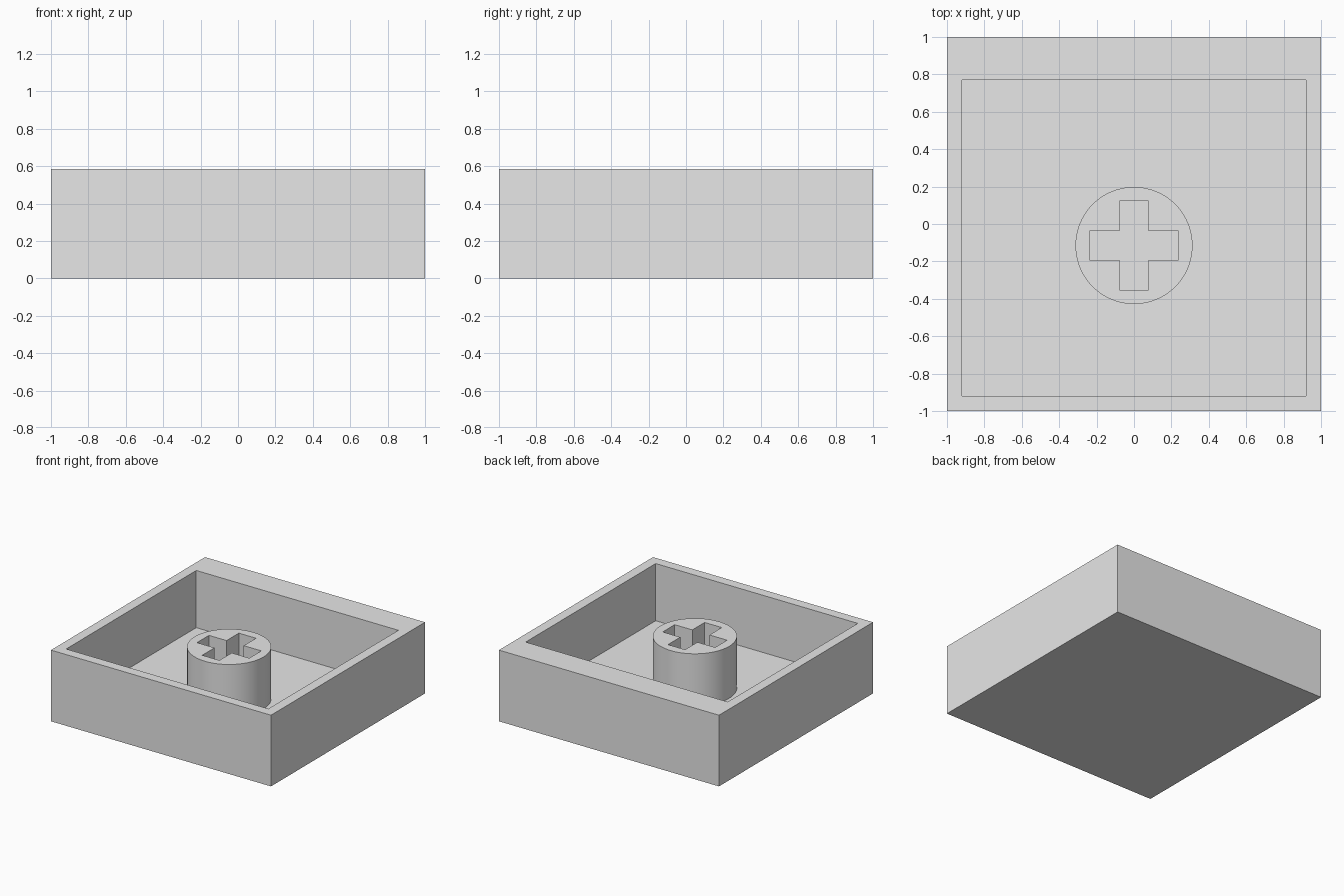
import bpy, bmesh
from mathutils import Vector

HEIGHT, FLOOR, STEM_TOP = 0.585, 0.115, 0.542
STEM_Y, STEM_R = -0.115, 0.313
ARM, HALF_SLOT = 0.238, 0.078

default = bpy.data.objects.get("Cube")
if default:
    bpy.data.objects.remove(default, do_unlink=True)

grey = bpy.data.materials.new("light grey plastic")
grey.use_nodes = True
grey.diffuse_color = (0.8, 0.8, 0.8, 1)
grey.node_tree.nodes["Principled BSDF"].inputs["Base Color"].default_value = (0.8, 0.8, 0.8, 1)


def make_object(name, bm):
    bmesh.ops.recalc_face_normals(bm, faces=bm.faces)
    mesh = bpy.data.meshes.new(name)
    bm.to_mesh(mesh)
    bm.free()
    mesh.materials.append(grey)
    obj = bpy.data.objects.new(name, mesh)
    bpy.context.collection.objects.link(obj)
    return obj


def extrude_up(bm, face, height):
    geom = bmesh.ops.extrude_face_region(bm, geom=[face])["geom"]
    verts = [g for g in geom if isinstance(g, bmesh.types.BMVert)]
    bmesh.ops.translate(bm, verts=verts, vec=(0, 0, height))


# Open tray: a block whose top face is inset, with a thicker back wall, then sunk
bm = bmesh.new()
bmesh.ops.create_cube(bm, size=2)
for v in bm.verts:
    v.co.z = HEIGHT if v.co.z > 0 else 0
top = max(bm.faces, key=lambda f: f.calc_center_median().z)
bmesh.ops.inset_individual(bm, faces=[top], thickness=0.115)
for v in top.verts:
    if v.co.y > 0:
        v.co.y = 0.77
inner = bmesh.ops.extrude_discrete_faces(bm, faces=[top])["faces"][0]
bmesh.ops.translate(bm, verts=inner.verts, vec=(0, 0, FLOOR - HEIGHT))
make_object("tray", bm)

# Round stem standing on the tray floor
bm = bmesh.new()
bmesh.ops.create_cone(bm, cap_ends=True, segments=96, radius1=STEM_R, radius2=STEM_R,
                      depth=STEM_TOP - FLOOR)
bmesh.ops.translate(bm, verts=bm.verts, vec=(0, STEM_Y, (STEM_TOP + FLOOR) / 2))
stem = make_object("stem", bm)

# Cross-shaped cutter: one quarter outline turned four times
bm = bmesh.new()
outline = []
corner = [Vector((ARM, -HALF_SLOT)), Vector((ARM, HALF_SLOT)), Vector((HALF_SLOT, HALF_SLOT))]
for turn in range(4):
    outline += [bm.verts.new((p.x, p.y + STEM_Y, 0)) for p in corner]
    corner = [p.orthogonal() for p in corner]
extrude_up(bm, bm.faces.new(outline), 1)
cutter = make_object("cross_cutter", bm)
cutter.hide_render = True

# Cut the cross socket through the stem
cut = stem.modifiers.new("cross_socket", 'BOOLEAN')
cut.operation = 'DIFFERENCE'
cut.solver = 'EXACT'
cut.object = cutter
bpy.ops.object.select_all(action='DESELECT')
bpy.context.view_layer.objects.active = stem
stem.select_set(True)
bpy.ops.object.modifier_apply(modifier=cut.name)
bpy.data.objects.remove(cutter, do_unlink=True)
bpy.ops.object.shade_smooth_by_angle()
